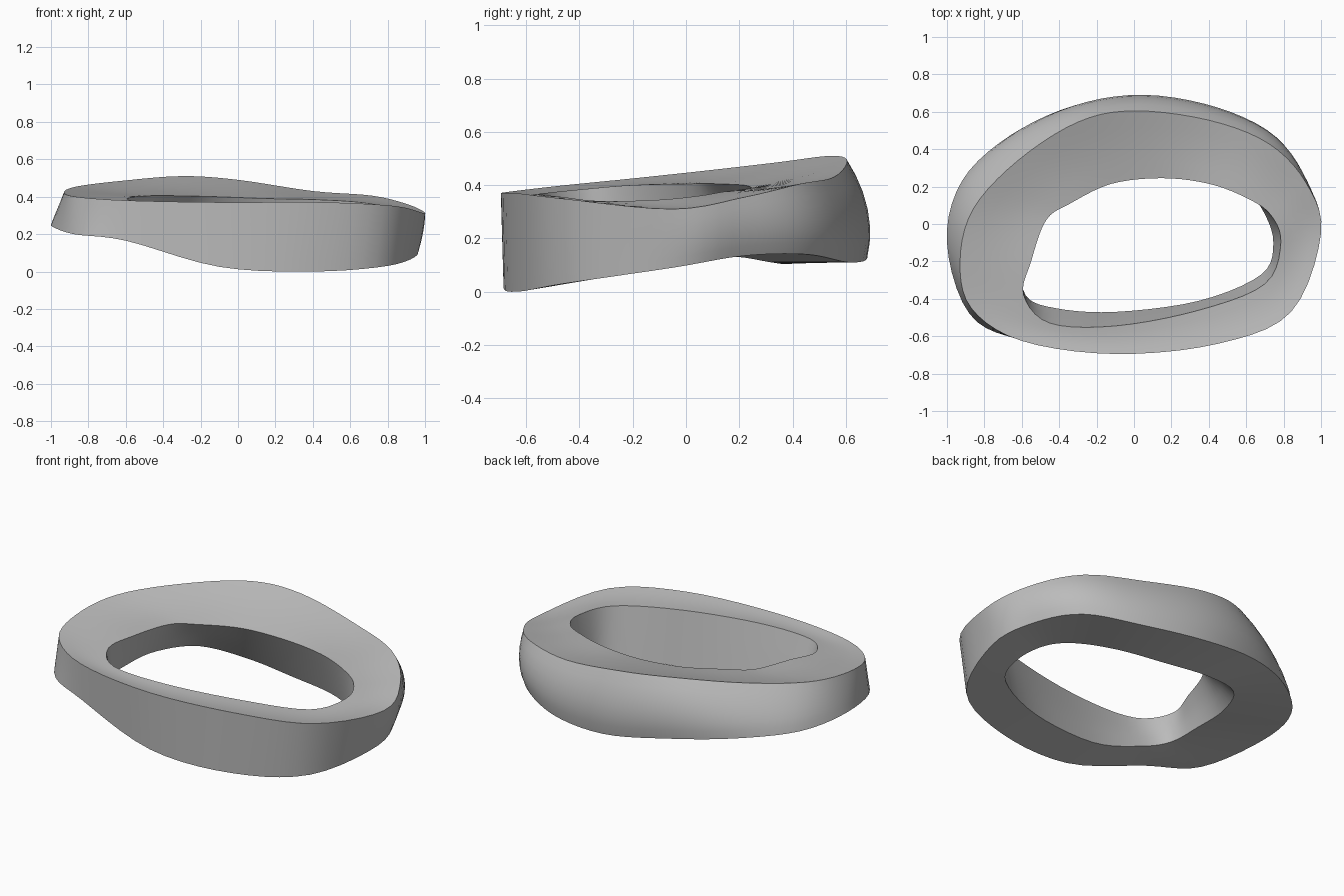
import bpy
import bmesh
import math
from mathutils import Vector

default_cube = bpy.data.objects.get("Cube")
if default_cube:
    bpy.data.objects.remove(default_cube, do_unlink=True)

STEPS = 5  # subdivisions between neighbouring guide points

# Guide points of the four rim edges, counter-clockwise from the +x side
outer_top = [
    (1, -.05, .31), (.92, .22, .355), (.72, .43, .405), (.4, .555, .43),
    (0, .605, .49), (-.3, .545, .51), (-.62, .34, .485), (-.86, .08, .455),
    (-.93, -.2, .425), (-.87, -.45, .4), (-.6, -.625, .38), (-.1, -.695, .37),
    (.45, -.64, .37), (.84, -.47, .35)]
outer_bottom = [
    (.96, -.05, .09), (.89, .22, .135), (.74, .455, .14), (.45, .61, .11),
    (.07, .68, .125), (-.32, .625, .18), (-.66, .475, .215), (-.92, .23, .235),
    (-1, -.1, .245), (-.88, -.48, .2), (-.6, -.62, .165), (-.1, -.685, .025),
    (.4, -.635, 0), (.8, -.46, .03)]
inner_top = [
    (.785, -.1, .345), (.73, .05, .36), (.6, .14, .375), (.4, .215, .385),
    (.15, .245, .39), (-.12, .215, .4), (-.34, .11, .405), (-.47, .02, .405),
    (-.55, -.2, .4), (-.59, -.38, .385), (-.45, -.53, .37), (-.1, -.545, .365),
    (.35, -.46, .355), (.7, -.32, .34)]
inner_bottom = [
    (.745, -.1, .095), (.69, .07, .13), (.58, .2, .13), (.38, .32, .11),
    (.1, .38, .105), (-.2, .38, .135), (-.46, .29, .175), (-.58, .06, .2),
    (-.6, -.18, .21), (-.58, -.38, .2), (-.42, -.45, .145), (-.1, -.47, .06),
    (.35, -.41, .04), (.68, -.27, .06)]


def closed_curve(guides):
    """Smooth closed curve through the guide points."""
    points = [Vector(g) for g in guides]
    count = len(points)
    result = []
    for i in range(count):
        a, b, c, d = (points[(i + k) % count] for k in (-1, 0, 1, 2))
        for step in range(STEPS):
            t = step / STEPS
            result.append(b + t / 2 * ((c - a) + t * (2 * a - 5 * b + 4 * c - d
                          + t * (3 * b - a - 3 * c + d))))
    return result


def strip(start, end, cuts, bend):
    """Rings from one edge up to the next, bent by an offset function."""
    rings = []
    for k in range(cuts):
        t = k / cuts
        arc = 4 * t * (1 - t)
        rings.append([p.lerp(q, t) + bend(p.lerp(q, t)) * arc
                      for p, q in zip(start, end)])
    return rings


def wall_bulge(p):
    """Outward swell of the outer wall, strongest at the back."""
    direction = Vector((p.x, p.y, 0)).normalized()
    return direction * .04 * max(0, min(1, (p.y + .1) / .6))


def slight_sag(p):
    return Vector((0, 0, -.007))


def straight(p):
    return Vector((0, 0, 0))


# Four faces of the band, joined into one closed ring
ot, ob, it, ib = map(closed_curve, (outer_top, outer_bottom, inner_top, inner_bottom))
rings = (strip(ot, it, 4, slight_sag) + strip(it, ib, 3, straight)
         + strip(ib, ob, 2, straight) + strip(ob, ot, 6, wall_bulge))

bm = bmesh.new()
verts = [[bm.verts.new(p) for p in ring] for ring in rings]
for r, ring in enumerate(verts):
    following = verts[(r + 1) % len(verts)]
    for i in range(len(ring)):
        j = (i + 1) % len(ring)
        bm.faces.new((ring[i], ring[j], following[j], following[i]))
bmesh.ops.recalc_face_normals(bm, faces=bm.faces)
mesh = bpy.data.meshes.new("curved_ring_band")
bm.to_mesh(mesh)
bm.free()

# Plain grey material
grey = bpy.data.materials.new("mid_grey")
grey.use_nodes = True
colour = (.5, .5, .5, 1)
grey.diffuse_color = colour
for node in grey.node_tree.nodes:
    if node.type == 'BSDF_PRINCIPLED':
        node.inputs["Base Color"].default_value = colour
mesh.materials.append(grey)

band = bpy.data.objects.new("curved_ring_band", mesh)
bpy.context.scene.collection.objects.link(band)
bpy.ops.object.select_all(action='DESELECT')
band.select_set(True)
bpy.context.view_layer.objects.active = band
bpy.ops.object.shade_smooth_by_angle(angle=math.radians(38))
